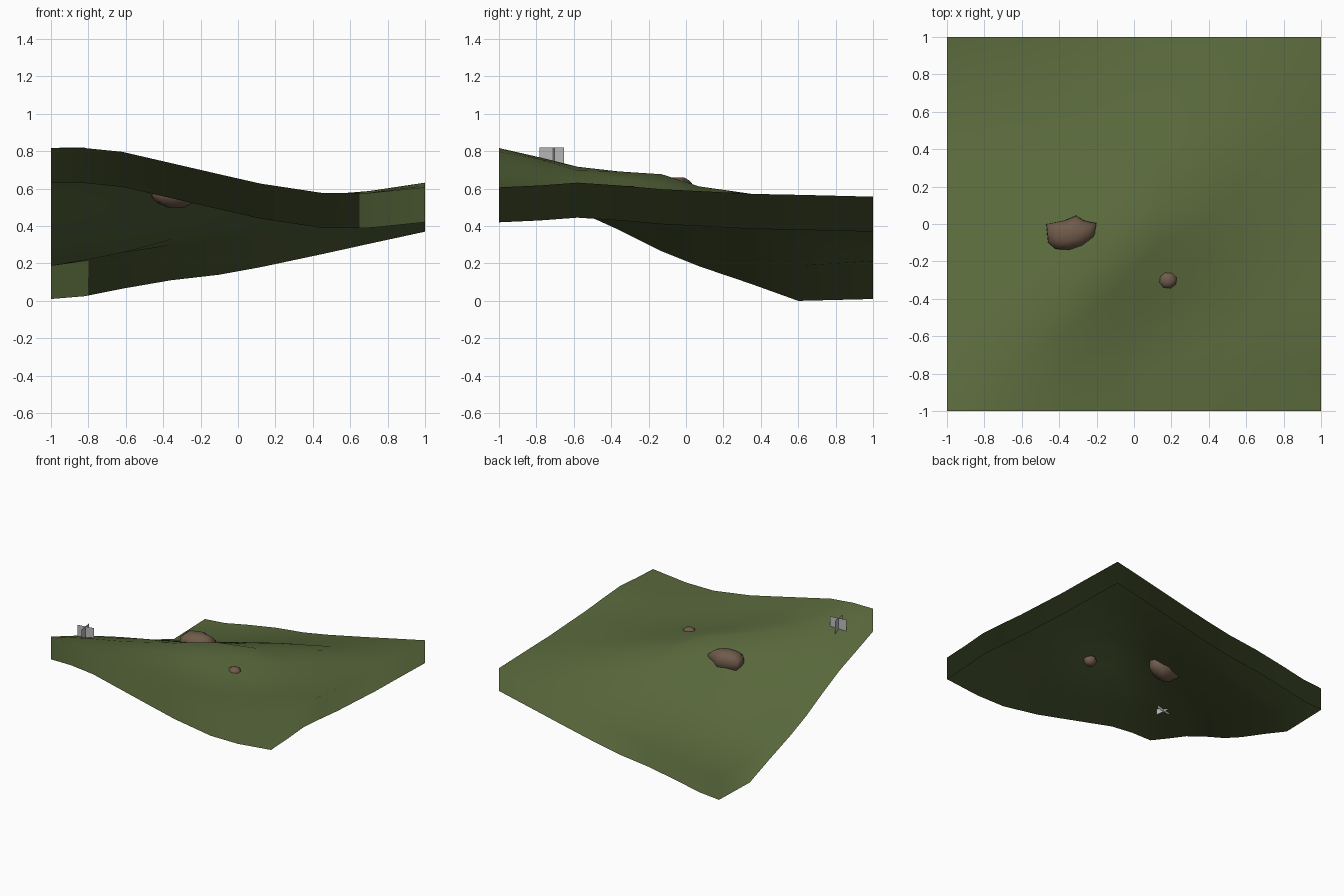
import bpy, bmesh, math

cube = bpy.data.objects.get("Cube")
if cube:
    bpy.data.objects.remove(cube, do_unlink=True)


def material(name, r, g, b):
    m = bpy.data.materials.new(name)
    m.use_nodes = True
    m.diffuse_color = (r, g, b, 1)
    bsdf = m.node_tree.nodes["Principled BSDF"]
    bsdf.inputs["Base Color"].default_value = (r, g, b, 1)
    bsdf.inputs["Roughness"].default_value = 0.9
    return m


GRASS = material("grass_green", 0.1, 0.14, 0.045)
STONE = material("stone_brown", 0.16, 0.105, 0.07)
PALE = material("pale_grey", 0.5, 0.5, 0.5)


def add_object(name, bm, mat):
    mesh = bpy.data.meshes.new(name)
    bm.to_mesh(mesh)
    bm.free()
    mesh.materials.append(mat)
    for p in mesh.polygons:
        p.use_smooth = True
    obj = bpy.data.objects.new(name, mesh)
    bpy.context.collection.objects.link(obj)
    return obj


# Hill heights in hundredths: one row per y position, one column per x position
COLUMNS = [-1, -.82, -.62, -.36, -.1, .12, .45, .7, 1]
ROWS = {
    -1: [82, 82, 80, 74, 68, 63, 58, 58, 61],
    -.78: [74, 77, 76, 71, 65, 60, 57, 58, 62],
    -.58: [67, 70, 72, 70, 64, 58, 56, 59, 63.5],
    -.36: [57, 62, 66, 69.5, 65.5, 59.5, 56, 58, 62],
    -.13: [45.5, 51, 56, 61, 68, 62.5, 57.5, 58.5, 60],
    .07: [37.5, 42, 47, 53, 59.5, 61.5, 58, 58, 59],
    .35: [28, 32, 37, 43, 50, 55, 57.5, 57.5, 57.5],
    .6: [19, 22, 26, 33, 40, 45, 51.5, 55, 57],
    1: [20, 21.5, 25.5, 30, 33, 37, 44, 49.5, 56],
}
SKIRT_DEPTH = 0.187

# Ground sheet, each cell split along the diagonal that the ridge follows
bm = bmesh.new()
grid = [[bm.verts.new((x, y, h / 100 - 0.003)) for x, h in zip(COLUMNS, row)]
        for y, row in ROWS.items()]
for front, back in zip(grid, grid[1:]):
    for i in range(len(COLUMNS) - 1):
        bm.faces.new((front[i], front[i + 1], back[i + 1]))
        bm.faces.new((front[i], back[i + 1], back[i]))
bm.normal_update()
normals = {v.co.xy.to_tuple(3): v.normal.copy() for v in bm.verts}

# Hanging skirt that keeps the shading of the sheet's rim
rim = [e for e in bm.edges if e.is_boundary]
for v in bmesh.ops.extrude_edge_only(bm, edges=rim)["geom"]:
    if isinstance(v, bmesh.types.BMVert):
        v.co.z -= SKIRT_DEPTH
ground = add_object("ground", bm, GRASS)
ground.data.normals_split_custom_set_from_vertices(
    [normals[v.co.xy.to_tuple(3)] for v in ground.data.vertices])


# Rocks: an outline stacked in rings and closed at both ends
def rock(name, centre, outline, levels):
    bm = bmesh.new()
    rings = []
    for z, s in levels:
        rings.append([bm.verts.new((centre[0] + x * s, centre[1] + y * s, z))
                      for x, y in outline])
    n = len(outline)
    for lower, upper in zip(rings, rings[1:]):
        for i in range(n):
            j = (i + 1) % n
            bm.faces.new((lower[i], lower[j], upper[j], upper[i]))
    bm.faces.new(rings[-1])
    bm.faces.new(rings[0][::-1])
    bmesh.ops.recalc_face_normals(bm, faces=bm.faces)
    return add_object(name, bm, STONE)


rock("large_rock", (-0.33, -0.05),
     [(-.14, .05), (-.13, -.05), (-.09, -.085), (-.02, -.09), (.06, -.07),
      (.12, -.02), (.13, .055), (.06, .07), (.02, .095), (-.04, .07)],
     [(.5, .35), (.525, .75), (.56, 1), (.615, .98), (.645, .7), (.66, .4)])
rock("small_rock", (0.18, -0.3),
     [(.052 * math.cos(k * math.tau / 8 + .3), .048 * math.sin(k * math.tau / 8 + .3))
      for k in range(8)],
     [(.535, .5), (.555, .9), (.58, 1), (.6, .85), (.613, .45)])

# Small plant: four upright cards set like a pinwheel around a stem
bm = bmesh.new()
for k, reach in enumerate((.07, .06, .066, .072)):
    angle = 0.16 + k * math.pi / 2
    dx, dy = reach * math.cos(angle), reach * math.sin(angle)
    bm.faces.new([bm.verts.new((-0.888 + s * dx, -0.712 + s * dy, z))
                  for s, z in ((0, .82), (1, .82), (1, .71), (0, .71))])
add_object("crossed_plant_cards", bm, PALE)
